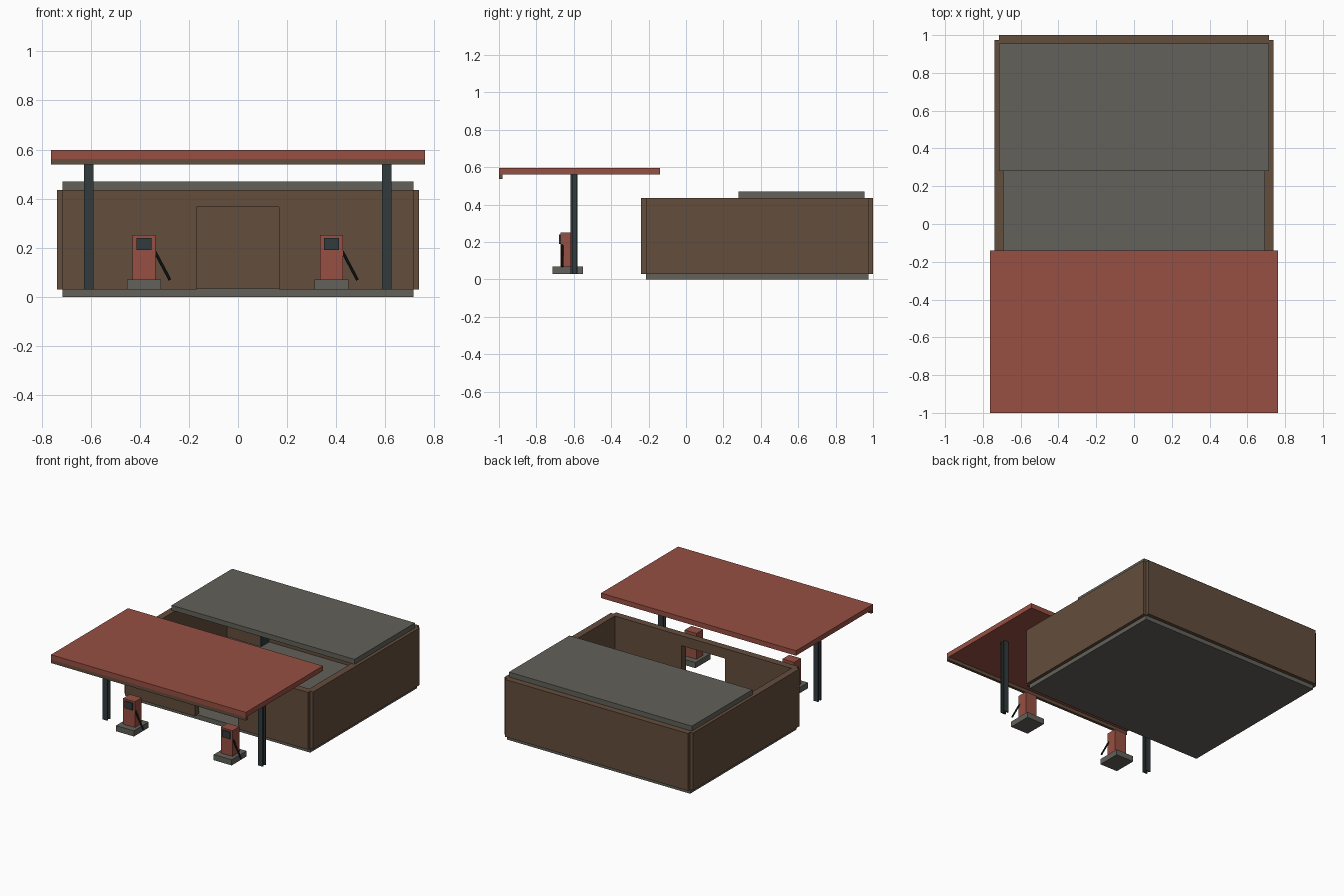
import bpy
from mathutils import Vector

if "Cube" in bpy.data.objects:
    bpy.data.objects.remove(bpy.data.objects["Cube"])


def make_material(name, rgb):
    m = bpy.data.materials.new(name)
    m.use_nodes = True
    m.diffuse_color = (*rgb, 1)
    m.node_tree.nodes["Principled BSDF"].inputs["Base Color"].default_value = (*rgb, 1)
    return m


brown = make_material("brown_wall", (0.125, 0.074, 0.045))
red = make_material("faded_red", (0.31, 0.078, 0.055))
grey = make_material("concrete_grey", (0.122, 0.119, 0.102))
charcoal = make_material("charcoal_metal", (0.032, 0.043, 0.046))
black = make_material("hose_black", (0.01, 0.014, 0.013))


def box(name, mat, x, y, z):
    """Box spanning the given (low, high) ranges."""
    lo, hi = zip(x, y, z)
    bpy.ops.mesh.primitive_cube_add(size=1)
    ob = bpy.context.object
    ob.name = name
    ob.location = [(a + b) / 2 for a, b in zip(lo, hi)]
    ob.scale = [b - a for a, b in zip(lo, hi)]
    ob.data.materials.append(mat)
    return ob


def rod(name, mat, start, end, radius):
    """Thin cylinder between two points."""
    a, b = Vector(start), Vector(end)
    bpy.ops.mesh.primitive_cylinder_add(vertices=8, radius=radius, depth=(b - a).length,
                                        location=(a + b) / 2)
    ob = bpy.context.object
    ob.name = name
    ob.rotation_euler = (b - a).to_track_quat("Z", "Y").to_euler()
    ob.data.materials.append(mat)


# Floor and roof slabs
FLOOR, TOP = 0.03, 0.435
box("floor_slab", grey, (-0.715, 0.715), (-0.215, 0.975), (0, FLOOR + 0.003))
box("roof_slab", grey, (-0.715, 0.715), (0.28, 0.955), (TOP, 0.47))

# Walls
wall_z = (FLOOR, TOP)
box("back_wall", brown, (-0.715, 0.715), (0.95, 1.0), wall_z)
box("left_wall", brown, (0.69, 0.738), (-0.215, 0.975), wall_z)
box("right_wall", brown, (-0.738, -0.69), (-0.215, 0.975), wall_z)

# Front wall around the doorway
front_y = (-0.24, -0.19)
box("front_wall_left", brown, (0.167, 0.715), front_y, wall_z)
box("front_wall_right", brown, (-0.715, -0.17), front_y, wall_z)
box("front_wall_lintel", brown, (-0.17, 0.167), front_y, (0.365, TOP))

# Back room corner cabinet
box("cabinet", brown, (-0.69, -0.43), (0.86, 0.95), (FLOOR, 0.4))
box("cabinet_side", charcoal, (-0.43, -0.422), (0.86, 0.95), (FLOOR, 0.4))

# Canopy with a front lip
box("canopy", red, (-0.762, 0.762), (-1.0, -0.14), (0.562, 0.597))
box("canopy_lip", brown, (-0.762, 0.762), (-1.0, -0.98), (0.538, 0.562))

# Canopy posts: two flanges joined by a web
for side, cx in (("right", -0.608), ("left", 0.606)):
    wide = (cx - 0.019, cx + 0.019)
    post_z = (FLOOR, 0.562)
    box(side + "_post_front_flange", charcoal, wide, (-0.617, -0.608), post_z)
    box(side + "_post_back_flange", charcoal, wide, (-0.589, -0.58), post_z)
    box(side + "_post_web", charcoal, (cx - 0.005, cx + 0.005), (-0.608, -0.589), post_z)

# Fuel pumps
for side, cx in (("right", -0.383), ("left", 0.381)):
    box(side + "_pump_base", grey, (cx - 0.07, cx + 0.07), (-0.715, -0.55), (FLOOR, 0.07))
    box(side + "_pump_body", red, (cx - 0.046, cx + 0.046), (-0.67, -0.595), (0.07, 0.252))
    box(side + "_pump_display", charcoal, (cx - 0.03, cx + 0.03), (-0.678, -0.67), (0.19, 0.24))
    rod(side + "_pump_hose", black, (cx + 0.044, -0.662, 0.185), (cx + 0.106, -0.662, 0.068), 0.006)
